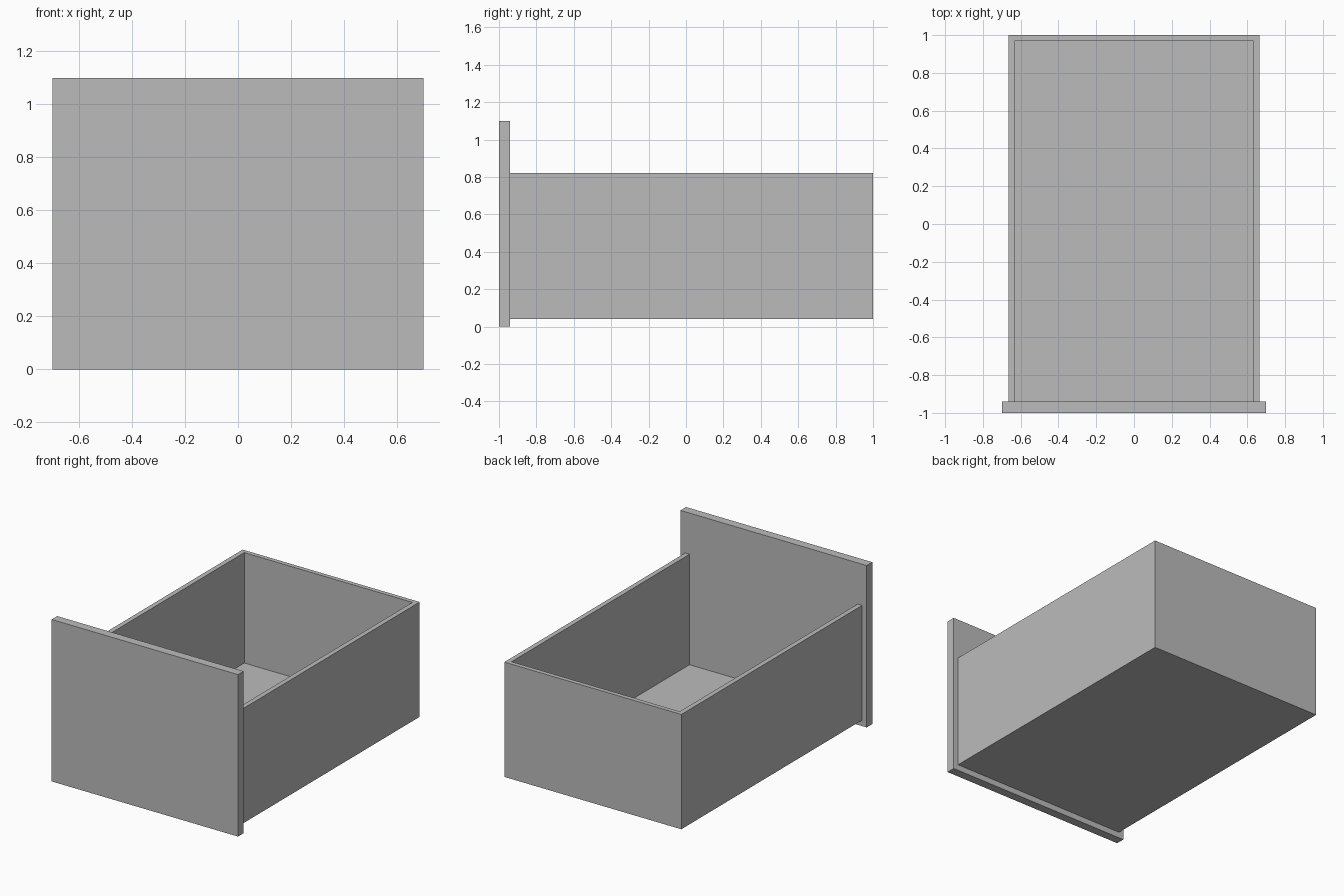
import bpy
import bmesh

if "Cube" in bpy.data.objects:
    bpy.data.objects.remove(bpy.data.objects["Cube"])

grey = bpy.data.materials.new("plain_grey")
grey.diffuse_color = (0.5, 0.5, 0.5, 1)
grey.use_nodes = True
grey.node_tree.nodes["Principled BSDF"].inputs["Base Color"].default_value = grey.diffuse_color


def prism(name, outline, z0, z1):
    """Extrude a flat outline upward from z0 to z1."""
    bm = bmesh.new()
    face = bm.faces.new([bm.verts.new((x, y, z0)) for x, y in outline])
    top = bmesh.ops.extrude_face_region(bm, geom=[face], use_keep_orig=True)
    verts = [v for v in top["geom"] if isinstance(v, bmesh.types.BMVert)]
    bmesh.ops.translate(bm, verts=verts, vec=(0, 0, z1 - z0))
    bmesh.ops.recalc_face_normals(bm, faces=bm.faces)
    mesh = bpy.data.meshes.new(name)
    bm.to_mesh(mesh)
    bm.free()
    mesh.materials.append(grey)
    obj = bpy.data.objects.new(name, mesh)
    bpy.context.collection.objects.link(obj)
    return obj


def rect(hx, y0, y1):
    return [(-hx, y0), (hx, y0), (hx, y1), (-hx, y1)]


OUT, INN = 0.665, 0.632          # half widths of the box, outside and inside
FRONT, BACK, BACK_IN = -0.94, 1.0, 0.97

# Front panel, wider and taller than the box
prism("drawer_front", rect(0.70, -1.0, FRONT), 0.0, 1.10)

# Side and back walls as one U-shaped outline
walls = [(-OUT, FRONT), (-INN, FRONT), (-INN, BACK_IN), (INN, BACK_IN),
         (INN, FRONT), (OUT, FRONT), (OUT, BACK), (-OUT, BACK)]
prism("drawer_walls", walls, 0.04, 0.82)

# Floor set between the walls
prism("drawer_floor", rect(INN, FRONT, BACK_IN), 0.04, 0.07)
